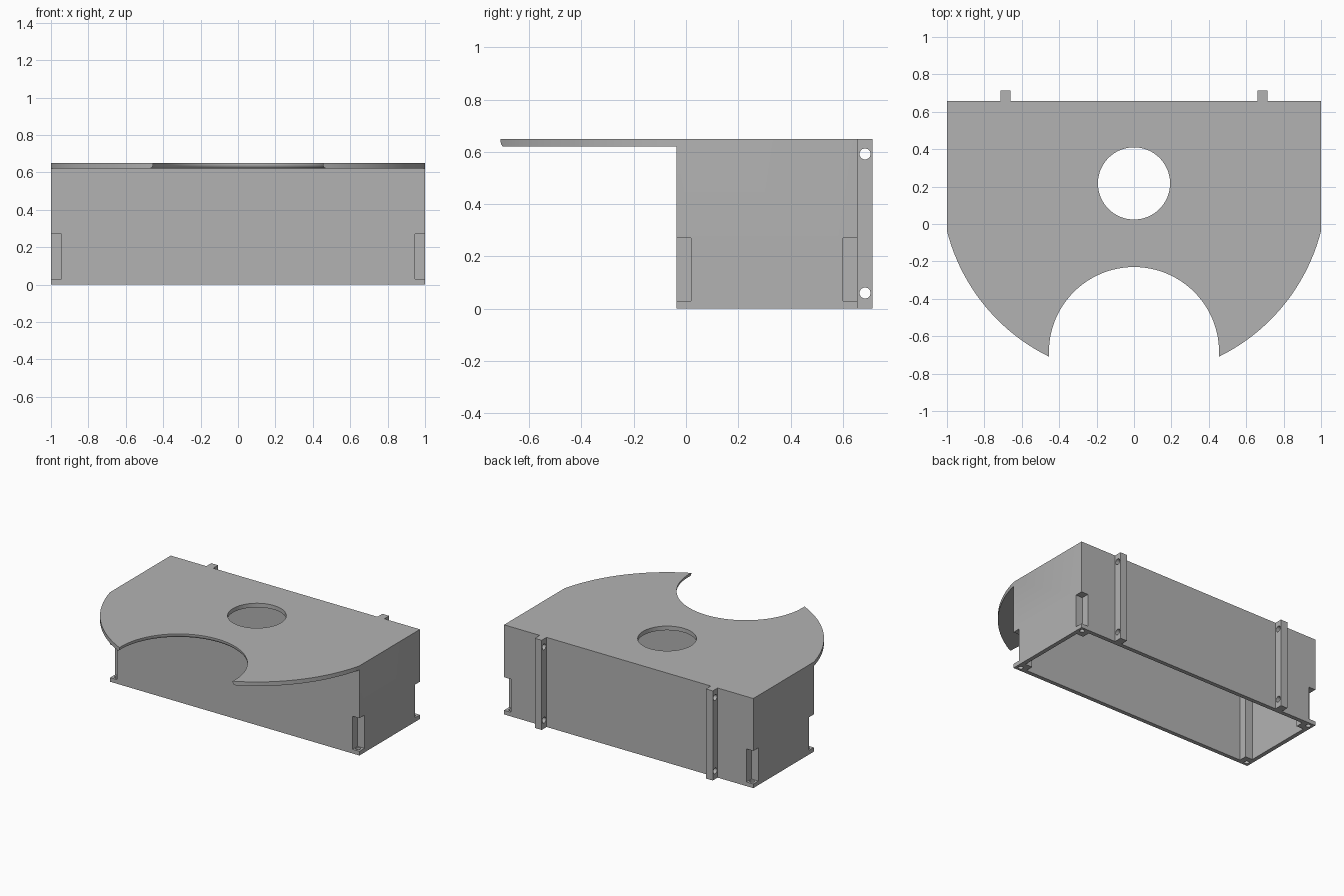
import bpy, bmesh
from math import sin, cos, pi, atan2, hypot
from mathutils import Matrix

if "Cube" in bpy.data.objects:
    bpy.data.objects.remove(bpy.data.objects["Cube"])

grey = bpy.data.materials.new("plain grey")
grey.use_nodes = True
COLOUR = (0.45, 0.45, 0.45, 1)
grey.diffuse_color = COLOUR
grey.node_tree.nodes["Principled BSDF"].inputs["Base Color"].default_value = COLOUR

HEIGHT, WALL = 0.65, 0.03
FRONT, BACK = -0.037, 0.657
HUB_Y = 0.217                      # shared centre of the hole and the canopy arc
CEILING = HEIGHT - WALL


def finish(bm, name):
    bmesh.ops.recalc_face_normals(bm, faces=bm.faces)
    mesh = bpy.data.meshes.new(name)
    bm.to_mesh(mesh)
    bm.free()
    mesh.materials.append(grey)
    obj = bpy.data.objects.new(name, mesh)
    bpy.context.collection.objects.link(obj)
    return obj


def box(name, x0, x1, y0, y1, z0, z1):
    bm = bmesh.new()
    bmesh.ops.create_cube(bm, size=1)
    for v in bm.verts:
        v.co.x = x1 if v.co.x > 0 else x0
        v.co.y = y1 if v.co.y > 0 else y0
        v.co.z = z1 if v.co.z > 0 else z0
    return finish(bm, name)


def loft(name, loops):
    """Skin closed loops of points and cap both ends."""
    bm = bmesh.new()
    rings = [[bm.verts.new(p) for p in loop] for loop in loops]
    n = len(rings[0])
    for a, b in zip(rings, rings[1:]):
        for i in range(n):
            j = (i + 1) % n
            bm.faces.new((a[i], a[j], b[j], b[i]))
    bm.faces.new(rings[0])
    bm.faces.new(rings[-1])
    return finish(bm, name)


def lathe(name, x, y, profile, n=32):
    return loft(name, [[(x + r * cos(2 * pi * i / n), y + r * sin(2 * pi * i / n), z)
                        for i in range(n)] for r, z in profile])


def combine(target, other, operation="DIFFERENCE"):
    mod = target.modifiers.new("cut", "BOOLEAN")
    mod.operation, mod.solver, mod.object = operation, "EXACT", other
    bpy.context.view_layer.objects.active = target
    bpy.ops.object.modifier_apply(modifier=mod.name)
    bpy.data.objects.remove(other)


def shade(obj):
    bpy.ops.object.select_all(action="DESELECT")
    obj.select_set(True)
    bpy.context.view_layer.objects.active = obj
    bpy.ops.object.shade_smooth_by_angle(angle=0.5)


# Open-bottomed housing; the two cavities leave a post in every corner
housing = box("housing", -1, 1, FRONT, BACK, 0, HEIGHT)
POST = 0.087
combine(housing, box("long_cavity", WALL - 1, 1 - WALL, FRONT + POST, BACK - POST, -0.1, CEILING))
combine(housing, box("wide_cavity", POST - 1, 1 - POST, FRONT + WALL, BACK - WALL, -0.1, CEILING))

# Corner notches with a drilled foot tab below each
for sx in (-1, 1):
    for y, sy in ((FRONT, -1), (BACK, 1)):
        xs = sorted((sx * 0.945, sx * 1.1))
        ys = sorted((y - sy * 0.057, y + sy * 0.1))
        combine(housing, box("notch", *xs, *ys, WALL, 0.27))
        combine(housing, lathe("foot_hole", sx * 0.967, y - sy * 0.033,
                               [(0.017, -0.1), (0.017, 0.1)], 20))

# Round hole in the top
combine(housing, lathe("top_hole", 0, HUB_Y, [(0.193, 0.5), (0.193, 0.8)], 64))

# Front canopy: arc outline with a round bite, eased along its lower edge
reach = hypot(1, HUB_Y - FRONT)
start = atan2(FRONT - HUB_Y, 1)
sweep = -pi - 2 * start
outline = [(reach * cos(start + sweep * i / 64), HUB_Y + reach * sin(start + sweep * i / 64))
           for i in range(65)]
canopy = loft("canopy", [[(x, y, z) for x, y in outline] for z in (CEILING, HEIGHT)])
BITE, EASE = 0.455, 0.023
profile = [(BITE, 0.8)]
profile += [(BITE + EASE * (1 - cos(a * pi / 12)), CEILING + EASE * (1 - sin(a * pi / 12)))
            for a in range(7)]
profile += [(BITE + EASE, 0.5)]
combine(canopy, lathe("bite", 0, -0.685, profile, 96))
combine(housing, canopy, "UNION")
shade(housing)

# Back rails, each cross-drilled near both ends
for side, sx in (("left", 1), ("right", -1)):
    xs = sorted((sx * 0.659, sx * 0.714))
    rail = box(side + "_back_rail", *xs, BACK, 0.713, 0, HEIGHT)
    for z in (0.06, 0.592):
        drill = lathe("rail_hole", 0, 0, [(0.021, -1), (0.021, 1)], 24)
        drill.data.transform(Matrix.Translation((0, 0.685, z)) @ Matrix.Rotation(pi / 2, 4, "Y"))
        combine(rail, drill)
    shade(rail)
